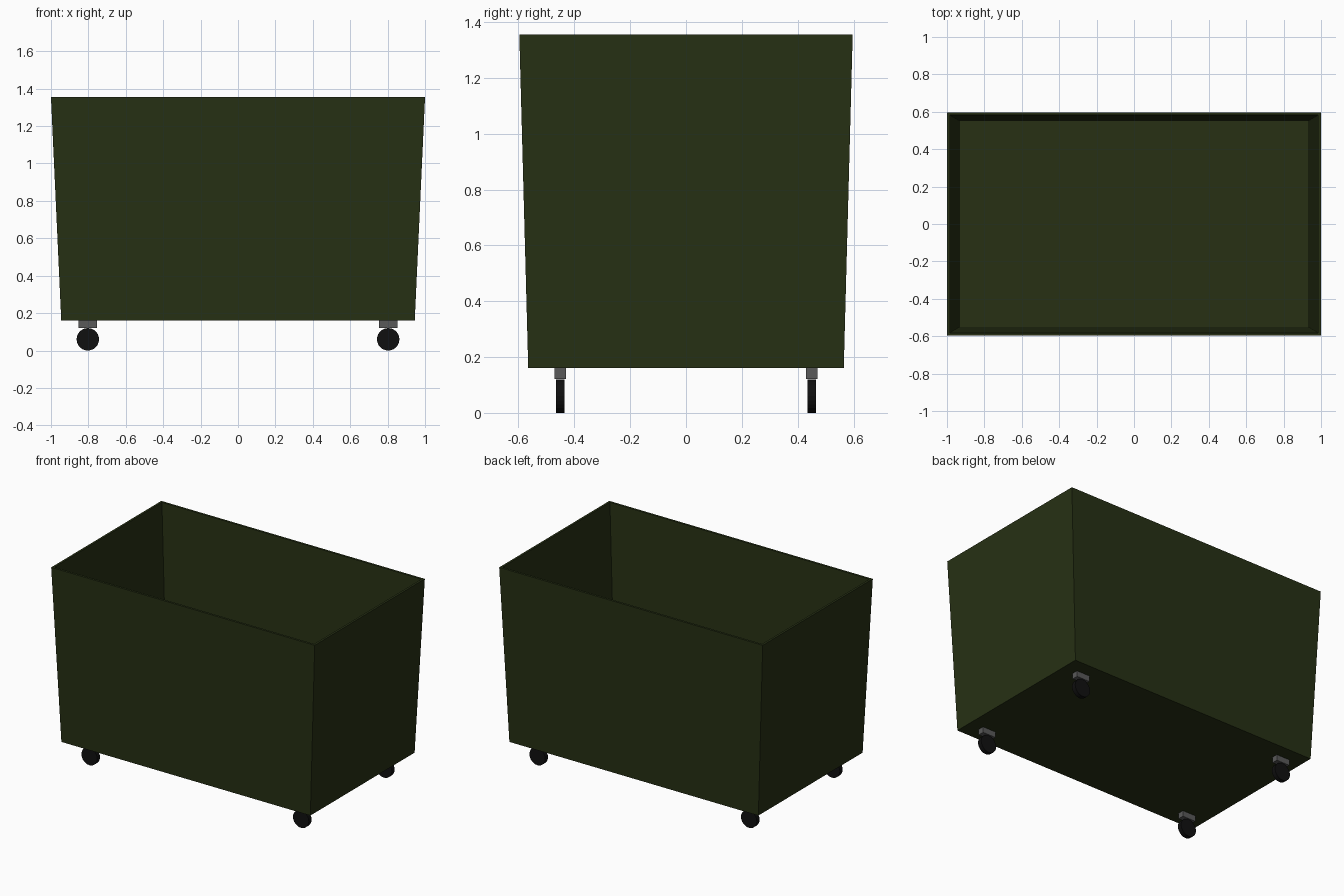
import bpy, bmesh, math
from mathutils import Matrix

if "Cube" in bpy.data.objects:
    bpy.data.objects.remove(bpy.data.objects["Cube"])


def material(name, rgb):
    m = bpy.data.materials.new(name)
    m.diffuse_color = (*rgb, 1)
    m.use_nodes = True
    m.node_tree.nodes["Principled BSDF"].inputs["Base Color"].default_value = m.diffuse_color
    return m


green = material("dark_green", (0.02, 0.03, 0.007))
steel = material("steel", (0.1, 0.1, 0.1))
rubber = material("rubber", (0.005, 0.005, 0.005))


def add_object(name, bm, mat):
    bmesh.ops.recalc_face_normals(bm, faces=bm.faces)
    me = bpy.data.meshes.new(name)
    bm.to_mesh(me)
    bm.free()
    me.materials.append(mat)
    ob = bpy.data.objects.new(name, me)
    bpy.context.collection.objects.link(ob)
    return ob


# Tapered open bin: outer skin, rim, inner skin and floor as stacked rectangles
Z0, Z1, T = 0.16, 1.355, 0.015
bm = bmesh.new()
levels = [(0.945, 0.565, Z0), (1.0, 0.597, Z1),
          (1.0 - T, 0.597 - T, Z1), (0.945 - T, 0.565 - T, Z0 + T)]
rings = [[bm.verts.new((sx * x, sy * y, z))
          for sx, sy in ((-1, -1), (1, -1), (1, 1), (-1, 1))]
         for x, y, z in levels]
for a, b in zip(rings, rings[1:]):
    for i in range(4):
        j = (i + 1) % 4
        bm.faces.new((a[i], a[j], b[j], b[i]))
bm.faces.new(rings[0])
bm.faces.new(rings[-1])
add_object("bin_body", bm, green)

# Four casters: mounting block and wheel
for sx, side in ((-1, "left"), (1, "right")):
    for sy, end in ((-1, "front"), (1, "back")):
        x, y = sx * 0.803, sy * 0.45

        bm = bmesh.new()
        bmesh.ops.create_cube(bm, size=1, matrix=Matrix.Translation((x, y, 0.141))
                              @ Matrix.Diagonal((0.1, 0.042, 0.04, 1)))
        add_object(f"caster_block_{end}_{side}", bm, steel)

        bm = bmesh.new()
        bmesh.ops.create_cone(bm, cap_ends=True, segments=24, radius1=0.06,
                              radius2=0.06, depth=0.03,
                              matrix=Matrix.Translation((x, y, 0.06))
                              @ Matrix.Rotation(math.pi / 2, 4, 'X'))
        add_object(f"caster_wheel_{end}_{side}", bm, rubber)
